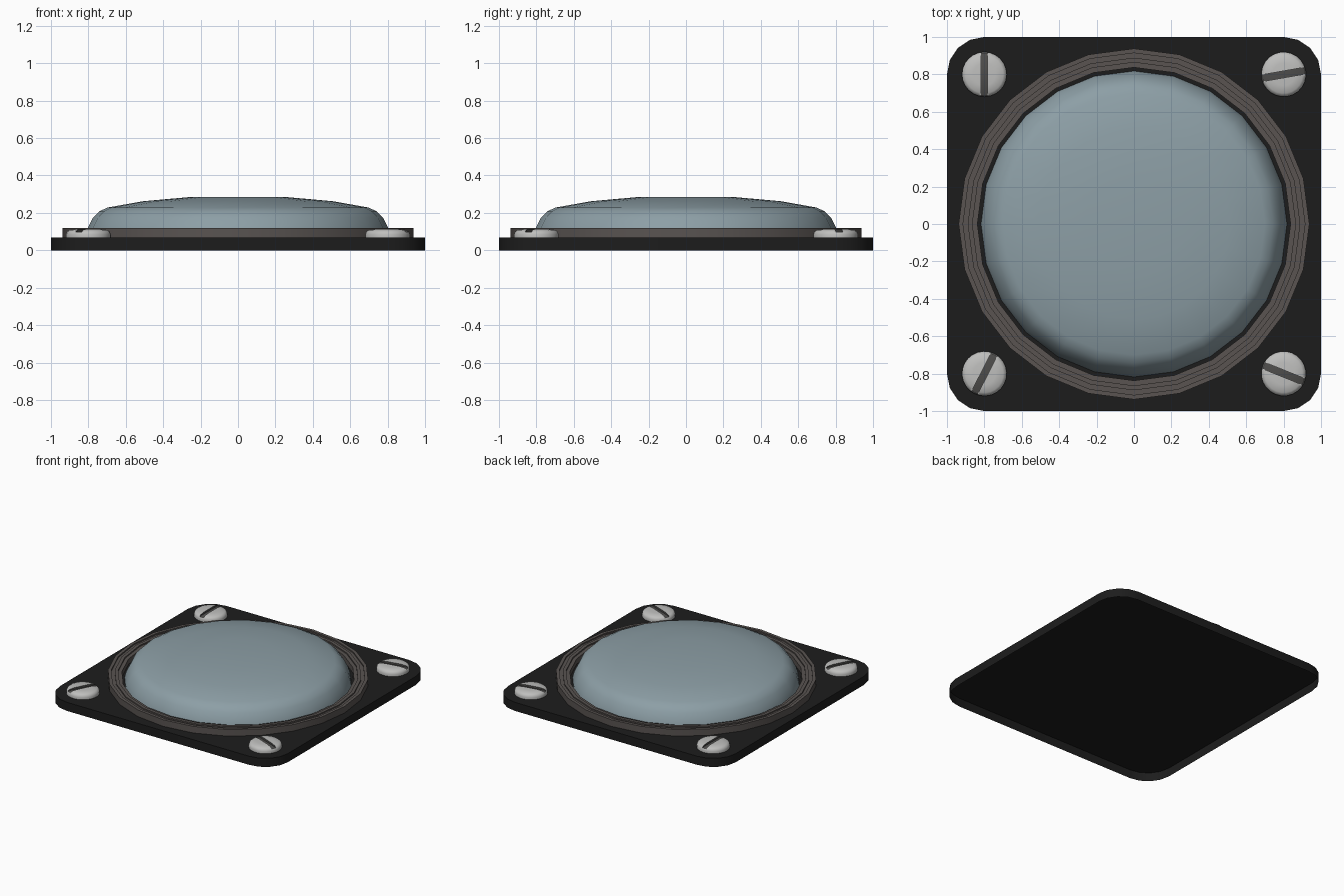
import bpy, bmesh, math
from mathutils import Matrix

if "Cube" in bpy.data.objects:
    bpy.data.objects.remove(bpy.data.objects["Cube"])


def material(name, rgb):
    m = bpy.data.materials.new(name)
    m.diffuse_color = (*rgb, 1)
    m.use_nodes = True
    m.node_tree.nodes["Principled BSDF"].inputs["Base Color"].default_value = m.diffuse_color
    return m


black = material("black_plate", (0.012, 0.012, 0.012))
rubber = material("brown_grey_ring", (0.1, 0.088, 0.083))
glass = material("blue_grey_lens", (0.265, 0.345, 0.38))
steel = material("light_steel", (0.52, 0.52, 0.51))
slot_grey = material("slot_grey", (0.075, 0.073, 0.07))
TOP = 0.068  # height of the plate surface


def finish(bm, name, mats, angle=None):
    me = bpy.data.meshes.new(name)
    bm.to_mesh(me)
    bm.free()
    for m in mats:
        me.materials.append(m)
    if angle is not None:
        smooth(me, angle)
    ob = bpy.data.objects.new(name, me)
    bpy.context.collection.objects.link(ob)
    return ob


def smooth(me, angle):
    me.polygons.foreach_set("use_smooth", [True] * len(me.polygons))
    me.set_sharp_from_angle(angle=math.radians(angle))


def lathe(profile, n, bottom=False, top=False):
    """Revolve (radius, z) points, listed from the outside bottom inwards."""
    bm = bmesh.new()
    rings = [[bm.verts.new((r * math.cos(2 * math.pi * i / n),
                            r * math.sin(2 * math.pi * i / n), z))
              for i in range(n)] for r, z in profile]
    if bottom:
        bm.faces.new(rings[0][::-1])
    if top:
        bm.faces.new(rings[-1])
    for a, b in zip(rings, rings[1:]):
        for i in range(n):
            j = (i + 1) % n
            bm.faces.new((a[i], a[j], b[j], b[i]))
    return bm


# Square base plate with rounded corners: top sheet and rim, open below
bm = bmesh.new()
R, SEG = 0.2, 4
outline = []
for k, (sx, sy) in enumerate([(1, 1), (-1, 1), (-1, -1), (1, -1)]):
    for i in range(SEG + 1):
        a = math.pi / 2 * (k + i / SEG)
        outline.append((sx * (1 - R) + R * math.cos(a), sy * (1 - R) + R * math.sin(a)))
low = [bm.verts.new((x, y, 0)) for x, y in outline]
high = [bm.verts.new((x, y, TOP)) for x, y in outline]
bm.faces.new(high)
for i in range(len(low)):
    j = (i + 1) % len(low)
    bm.faces.new((low[i], low[j], high[j], high[i]))
finish(bm, "base_plate", [black], 30)

# Stepped gasket ring, open below
finish(lathe([(0.938, TOP), (0.938, 0.12), (0.914, 0.12), (0.914, 0.11), (0.889, 0.11),
              (0.889, 0.12), (0.864, 0.12), (0.864, 0.11), (0.837, 0.11), (0.837, TOP)], 24),
       "gasket_ring", [rubber], 30)

# Shallow domed lens, open below
finish(lathe([(0.818, TOP), (0.813, 0.09), (0.803, 0.12), (0.775, 0.175), (0.743, 0.207),
              (0.7, 0.228), (0.51, 0.262), (0.265, 0.284)], 24, top=True),
       "lens_dome", [glass], 50)

# Slotted screw head, cut once and reused at every corner
head = finish(lathe([(0.12, TOP), (0.12, 0.085), (0.115, 0.099),
                     (0.101, 0.109), (0.06, 0.114)], 24, bottom=True, top=True),
              "screw_master", [steel, slot_grey])
bm = bmesh.new()
bmesh.ops.create_cube(bm, size=1, matrix=Matrix.Translation((0, 0, 0.149))
                      @ Matrix.Diagonal((0.4, 0.036, 0.1, 1)))
for f in bm.faces:
    f.material_index = 1
cutter = finish(bm, "slot_cutter", [steel, slot_grey])
cutter.hide_render = True
mod = head.modifiers.new("slot", "BOOLEAN")
mod.operation = "DIFFERENCE"
mod.solver = "EXACT"
mod.object = cutter
bpy.context.view_layer.update()
cut = bpy.data.meshes.new_from_object(head.evaluated_get(bpy.context.evaluated_depsgraph_get()))
bpy.data.objects.remove(head)
bpy.data.objects.remove(cutter)
bm = bmesh.new()
bm.from_mesh(cut)
bmesh.ops.delete(bm, geom=[f for f in bm.faces if f.calc_center_median().z < TOP + 0.001],
                 context="FACES")
bm.to_mesh(cut)
bm.free()
smooth(cut, 50)
for name, x, y, turn in [("screw_back_left", -0.8, 0.8, 90), ("screw_back_right", 0.8, 0.8, 10),
                         ("screw_front_left", -0.8, -0.8, 63), ("screw_front_right", 0.8, -0.8, -22)]:
    ob = bpy.data.objects.new(name, cut)
    ob.location = (x, y, 0)
    ob.rotation_euler.z = math.radians(turn)
    bpy.context.collection.objects.link(ob)
